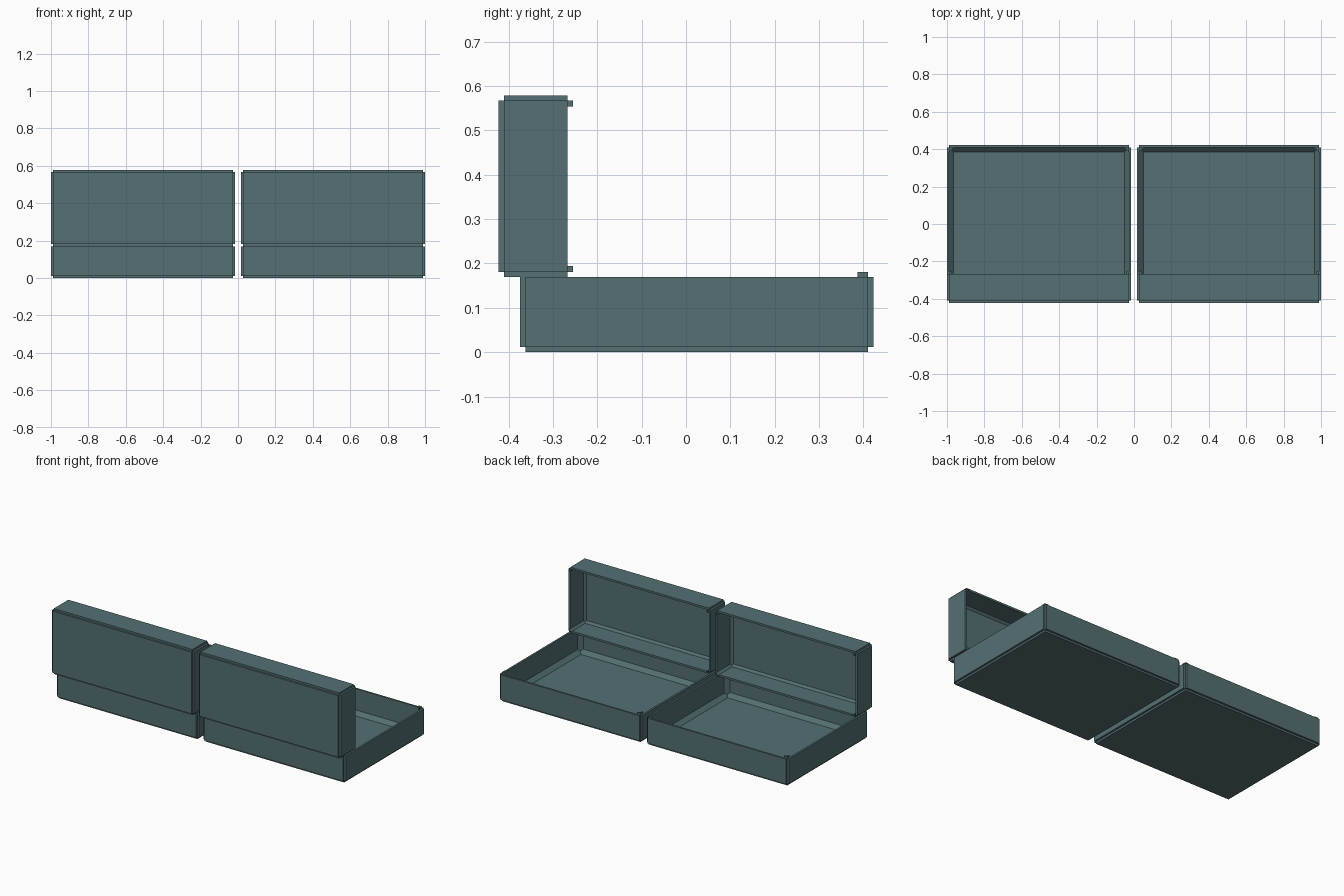
import bpy, bmesh
from mathutils import Vector

if "Cube" in bpy.data.objects:
    bpy.data.objects.remove(bpy.data.objects["Cube"])

T = 0.012  # panel thickness
mat = bpy.data.materials.new("slate teal")
mat.diffuse_color = (0.09, 0.16, 0.17, 1)
mat.use_nodes = True
mat.node_tree.nodes["Principled BSDF"].inputs["Base Color"].default_value = mat.diffuse_color


def finish(name, bm):
    bmesh.ops.recalc_face_normals(bm, faces=bm.faces)
    me = bpy.data.meshes.new(name)
    bm.to_mesh(me)
    bm.free()
    me.materials.append(mat)
    ob = bpy.data.objects.new(name, me)
    bpy.context.collection.objects.link(ob)


def add_box(bm, lo, hi):
    vs = bmesh.ops.create_cube(bm, size=1)["verts"]
    for v in vs:
        v.co = Vector([lo[i] + (v.co[i] + 0.5) * (hi[i] - lo[i]) for i in range(3)])


def add_prism(bm, axis, a0, a1, corner, signs, leg):
    """Triangular bead in an inside corner, running along one axis."""
    u, w = [i for i in range(3) if i != axis]
    rings = []
    for a in (a0, a1):
        ring = []
        for du, dw in ((0, 0), (leg, 0), (0, leg)):
            p = [0, 0, 0]
            p[axis] = a
            p[u] = corner[0] + signs[0] * du
            p[w] = corner[1] + signs[1] * dw
            ring.append(bm.verts.new(p))
        rings.append(ring)
    r, s = rings
    bm.faces.new(r)
    bm.faces.new(s[::-1])
    for i in range(3):
        j = (i + 1) % 3
        bm.faces.new((r[i], r[j], s[j], s[i]))


def open_case(name, lo, hi, open_axis, open_side, leg):
    """Five outward panels round an inner box, plus beads on inside edges."""
    bm = bmesh.new()
    for ax in range(3):
        for side in (0, 1):
            if ax == open_axis and side == open_side:
                continue
            a, b = list(lo), list(hi)
            if side:
                a[ax], b[ax] = hi[ax], hi[ax] + T
            else:
                a[ax], b[ax] = lo[ax] - T, lo[ax]
            add_box(bm, a, b)
    finish(name + "_panels", bm)

    bm = bmesh.new()
    lim = (lo, hi)
    for ax in range(3):
        u, w = [i for i in range(3) if i != ax]
        for su in (0, 1):
            for sw in (0, 1):
                if (u == open_axis and su == open_side) or (w == open_axis and sw == open_side):
                    continue
                a0, a1 = lo[ax], hi[ax]
                if ax == open_axis:  # corner posts stand proud of the rim
                    a1 += T
                add_prism(bm, ax, a0, a1, (lim[su][u], lim[sw][w]),
                          (1 - 2 * su, 1 - 2 * sw), leg)
    finish(name + "_corner_beads", bm)


for side, x0, x1 in (("left", -0.988, -0.028), ("right", 0.028, 0.988)):
    # tray opening upwards
    open_case(side + "_tray", (x0, -0.362, T), (x1, 0.41, 0.169), 2, 1, 0.024)
    # raised lid opening towards +y
    open_case(side + "_lid", (x0, -0.41, 0.181), (x1, -0.267, 0.567), 1, 1, 0.013)
